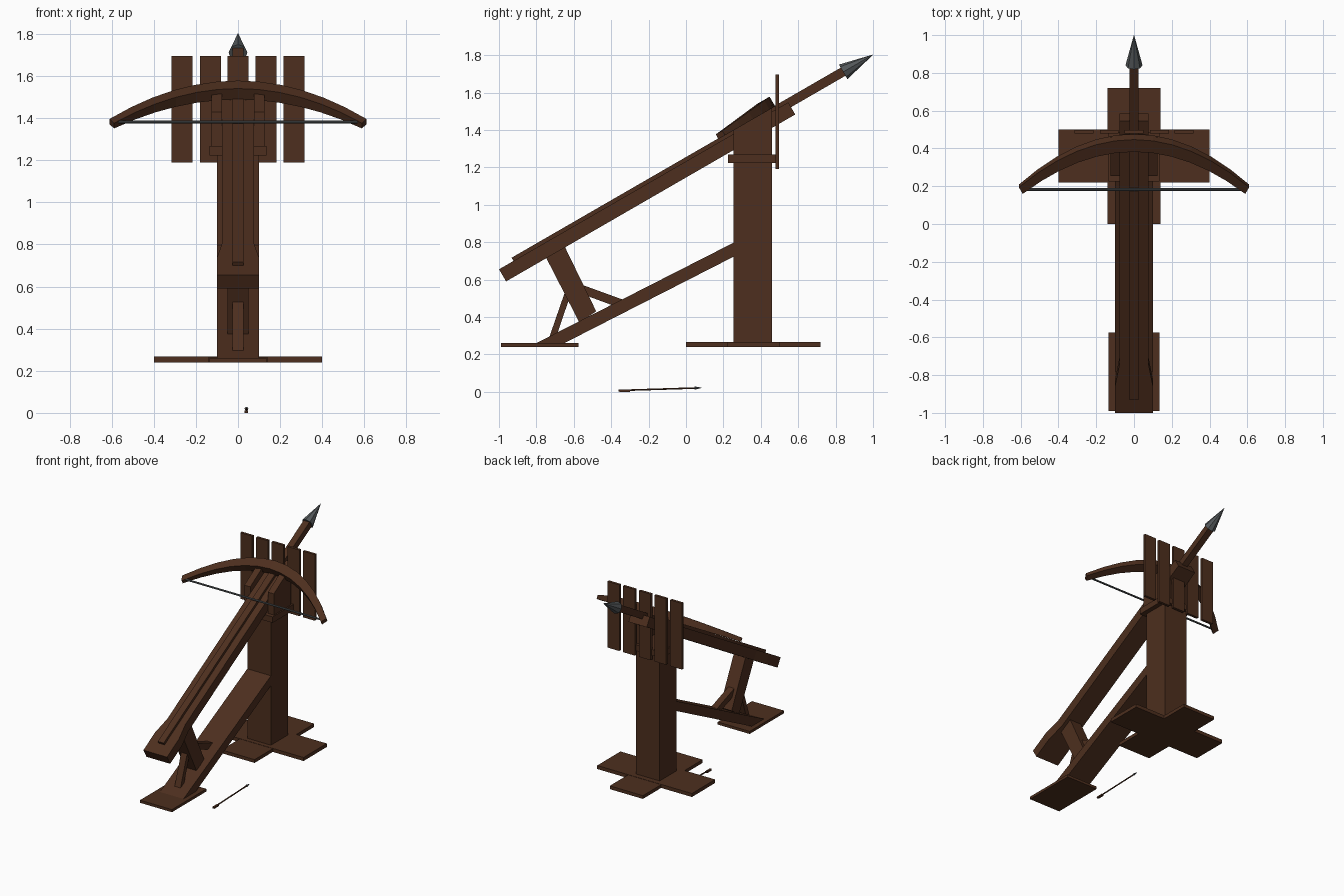
import bpy, bmesh, math
from mathutils import Vector

if "Cube" in bpy.data.objects:
    bpy.data.objects.remove(bpy.data.objects["Cube"])

C, S = math.cos(math.radians(30)), 0.5


def material(name, rgb):
    m = bpy.data.materials.new(name)
    m.diffuse_color = (*rgb, 1)
    m.use_nodes = True
    m.node_tree.nodes["Principled BSDF"].inputs["Base Color"].default_value = m.diffuse_color
    return m


WOOD = material("dark_wood", (0.075, 0.028, 0.013))
IRON = material("iron", (0.09, 0.1, 0.105))


def tilt(x, u, h):
    """Point in the tilted stock frame: u along the slope, h above the stock top."""
    return Vector((x, u * C - h * S, 1.232 + u * S + h * C))


def loft(name, rings, mat=WOOD):
    """Join a series of equal-sized rings and cap both ends."""
    bm = bmesh.new()
    vs = [[bm.verts.new(p) for p in ring] for ring in rings]
    n = len(vs[0])
    for a, b in zip(vs, vs[1:]):
        for i in range(n):
            j = (i + 1) % n
            bm.faces.new((a[i], a[j], b[j], b[i]))
    bm.faces.new(vs[0])
    bm.faces.new(vs[-1])
    bmesh.ops.recalc_face_normals(bm, faces=bm.faces)
    me = bpy.data.meshes.new(name)
    bm.to_mesh(me)
    bm.free()
    me.materials.append(mat)
    ob = bpy.data.objects.new(name, me)
    bpy.context.collection.objects.link(ob)
    return ob


def prism(name, profile, x0, x1):
    """Side profile (y, z) extruded across x."""
    return loft(name, [[(x, y, z) for y, z in profile] for x in (x0, x1)])


def box(name, x0, x1, y0, y1, z0, z1):
    return prism(name, [(y0, z0), (y1, z0), (y1, z1), (y0, z1)], x0, x1)


def rod(name, a, b, ra, rb, sides, mat):
    """Straight rod or cone between two points."""
    a, b = Vector(a), Vector(b)
    q = (b - a).to_track_quat('Z', 'Y')
    def ring(c, r):
        return [c + q @ Vector((r * math.cos(t), r * math.sin(t), 0))
                for t in (2 * math.pi * i / sides for i in range(sides))]
    return loft(name, [ring(a, ra), ring(b, rb)], mat)


# Feet
box("base_plank_wide", -0.40, 0.40, 0.22, 0.50, 0.24, 0.267)
box("base_plank_long", -0.14, 0.14, 0.0, 0.72, 0.24, 0.265)
box("rear_foot", -0.135, 0.135, -0.99, -0.575, 0.24, 0.26)

# Post, collar and fork
box("post", -0.10, 0.10, 0.255, 0.46, 0.26, 1.225)
box("post_collar", -0.135, 0.135, 0.225, 0.485, 1.222, 1.268)
for s in (-1, 1):
    prism("fork_prong", [(0.255, 1.26), (0.46, 1.26), (0.46, 1.53), (0.40, 1.52), (0.255, 1.43)],
          s * 0.075, s * 0.125)

# Sloping brace and its struts
prism("brace_beam", [(-0.82, 0.25), (-0.67, 0.25), (0.26, 0.725), (0.26, 0.80)], -0.10, 0.10)
prism("stock_support", [(-0.77, 0.76), (-0.66, 0.80), (-0.48, 0.43), (-0.57, 0.37)], -0.05, 0.05)
prism("rear_strut", [(-0.735, 0.28), (-0.685, 0.32), (-0.60, 0.57), (-0.645, 0.54)], -0.025, 0.025)
prism("front_strut", [(-0.59, 0.535), (-0.40, 0.465), (-0.33, 0.49), (-0.57, 0.577)], -0.025, 0.025)

# Stock with a wider tail
loft("stock", [[tilt(x, u, h) for x, h in ((-w, -0.075), (w, -0.075), (w, 0), (-w, 0))]
               for u, w in ((-1.154, 0.10), (-0.99, 0.10), (-0.86, 0.077), (0.631, 0.077))])

# Large bolt lying in the stock
loft("bolt_shaft", [[tilt(x, u, h) for x, h in ((-0.025, -0.03), (0.025, -0.03), (0.025, 0.02), (-0.025, 0.02))]
                    for u in (-1.065, 0.98)])
rod("bolt_head", tilt(0, 0.967, -0.006), tilt(0, 1.15, -0.006), 0.045, 0.001, 8, IRON)

# Bow limbs, thinning towards the tips
rings = []
for i in range(-6, 7):
    t = i / 6
    x, k = 0.61 * t, t * t
    uo, width, top = 0.56 - 0.31 * k, 0.075 - 0.035 * k, 0.076 - 0.031 * k
    xi = x * 0.965
    rings.append([tilt(x, uo, 0.016), tilt(x, uo, top),
                  tilt(xi, uo - width, top), tilt(xi, uo - width, 0.016)])
loft("bow", rings)
rod("bow_string", (-0.59, 0.183, 1.382), (0.59, 0.183, 1.382), 0.007, 0.007, 8, IRON)

# Shield planks
for x in (-0.265, -0.131, 0, 0.134, 0.265):
    box("shield_plank", x - 0.05, x + 0.05, 0.478, 0.498, 1.19, 1.695)

# Spare bolt on the ground
rod("spare_bolt_shaft", (0.04, -0.36, 0.007), (0.04, 0.05, 0.02), 0.005, 0.005, 6, WOOD)
rod("spare_bolt_head", (0.04, 0.045, 0.02), (0.04, 0.083, 0.021), 0.009, 0.001, 8, IRON)
for s in (-1, 1):
    box("spare_bolt_fletching", 0.04, 0.04 + s * 0.008, -0.355, -0.30, 0.0, 0.012)
